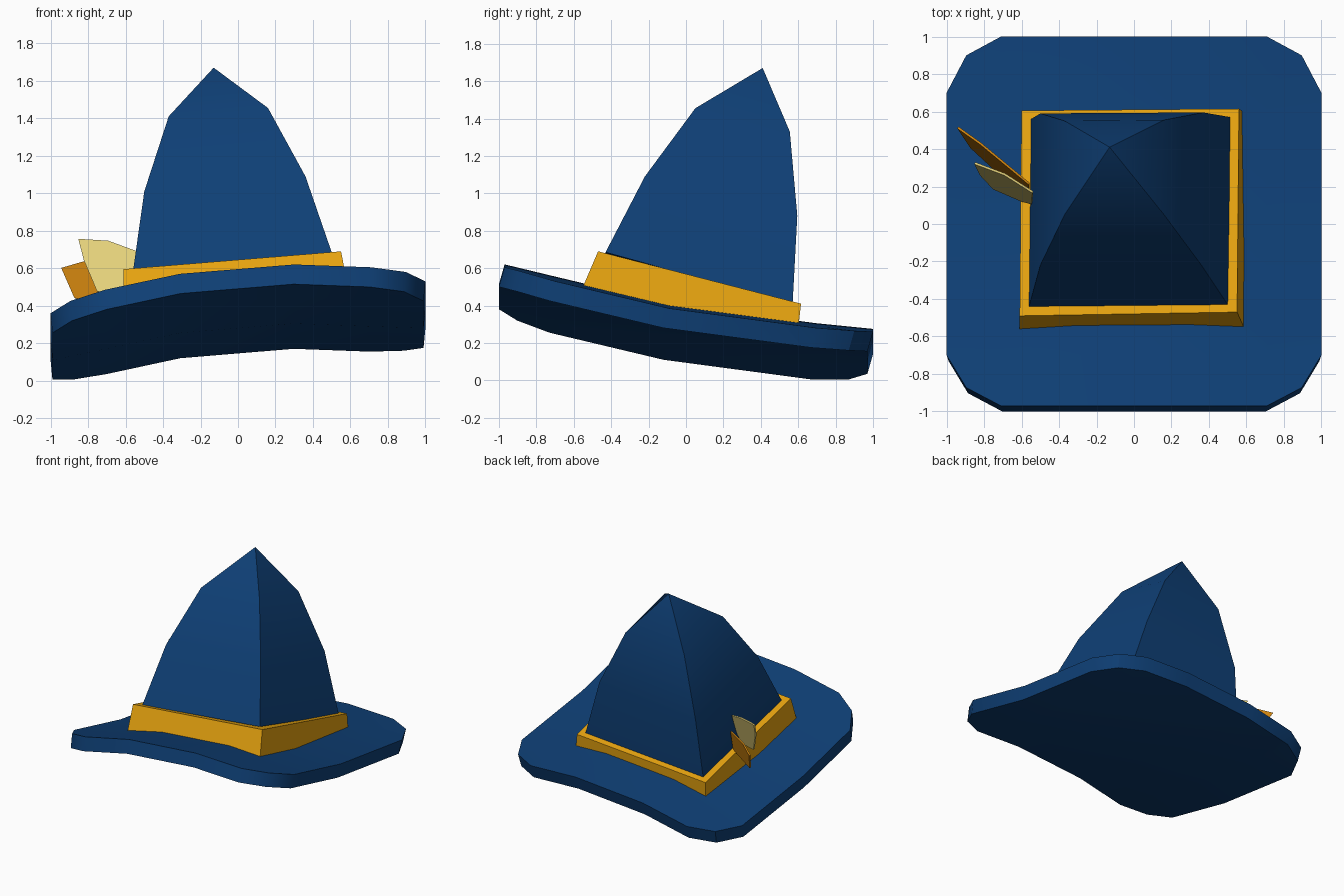
import bpy, bmesh, math
from mathutils import Vector

if "Cube" in bpy.data.objects:
    bpy.data.objects.remove(bpy.data.objects["Cube"])


def material(name, rgb):
    m = bpy.data.materials.new(name)
    m.diffuse_color = (*rgb, 1)
    m.use_nodes = True
    m.node_tree.nodes["Principled BSDF"].inputs["Base Color"].default_value = m.diffuse_color
    return m


BLUE = material("navy felt", (0.0045, 0.05, 0.18))
GOLD = material("gold band", (0.80, 0.37, 0.005))
AMBER = material("amber feather", (0.65, 0.24, 0.005))
CREAM = material("cream feather", (0.80, 0.66, 0.20))


def make(name, verts, faces, mat):
    me = bpy.data.meshes.new(name)
    me.from_pydata(verts, [], faces)
    bm = bmesh.new()
    bm.from_mesh(me)
    bmesh.ops.recalc_face_normals(bm, faces=bm.faces)
    bm.to_mesh(me)
    bm.free()
    me.materials.append(mat)
    ob = bpy.data.objects.new(name, me)
    bpy.context.collection.objects.link(ob)
    bpy.context.view_layer.objects.active = ob
    ob.select_set(True)
    bpy.ops.object.shade_smooth_by_angle(angle=math.radians(32))
    ob.select_set(False)
    return ob


def loft(name, rings, mat, apex=None):
    """Skin equal-sized rings, closing the bottom and the top (or an apex)."""
    n = len(rings[0])
    verts = [p for r in rings for p in r]
    faces = [tuple(range(n))]
    for k in range(len(rings) - 1):
        for i in range(n):
            j = (i + 1) % n
            faces.append((k * n + i, k * n + j, k * n + n + j, k * n + n + i))
    last = (len(rings) - 1) * n
    if apex:
        verts.append(apex)
        faces += [(last + i, last + (i + 1) % n, len(verts) - 1) for i in range(n)]
    else:
        faces.append(tuple(range(last, last + n)))
    return make(name, verts, faces, mat)


# Brim: a wavy, tilted slab whose height is a sum of an x and a y profile
XS = [(-1, .425), (-.71, .485), (-.31, .57), (.3, .62), (.71, .605), (1, .595)]
YS = [(-.97, 0), (-.7, -.065), (-.09, -.21), (.7, -.315), (1, -.345)]
nx, ny = len(XS), len(YS)
top = []
for j, (y, g) in enumerate(YS):
    for i, (x, f) in enumerate(XS):
        z = f + g
        if i in (0, nx - 1) and j in (0, ny - 1):   # clipped corners
            x, y2 = x * .895, y * .9
            z += (.02 if x < 0 else .005) + (-.02 if y < 0 else .01)
        else:
            y2 = y
        top.append((x, y2, z))
bottom = [(x * .99, y - .03, z - .105) for x, y, z in top]
N = nx * ny
faces = []
for j in range(ny - 1):
    for i in range(nx - 1):
        q = (j * nx + i, j * nx + i + 1, (j + 1) * nx + i + 1, (j + 1) * nx + i)
        faces += [q, tuple(N + v for v in reversed(q))]
rim = ([i for i in range(nx)] + [j * nx + nx - 1 for j in range(1, ny)]
       + [(ny - 1) * nx + i for i in range(nx - 2, -1, -1)]
       + [j * nx for j in range(ny - 2, 0, -1)])
for a, b in zip(rim, rim[1:] + rim[:1]):
    faces.append((a, b, N + b, N + a))
make("brim", top + bottom, faces, BLUE)

# Hat band: a tilted, tapered block
loft("hat_band", [
    [(-.61, -.57, .38), (.59, -.56, .48), (.58, .60, .28), (-.60, .60, .18)],
    [(-.61, -.49, .595), (.55, -.47, .69), (.56, .615, .41), (-.60, .605, .32)],
], GOLD)

# Crown: four-sided curved cone leaning backwards
loft("crown", [
    [(-.56, -.44, .585), (.50, -.43, .685), (.515, .57, .41), (-.55, .56, .32)],
    [(-.50, -.22, 1.01), (.36, -.22, 1.09), (.37, .595, .88), (-.50, .59, .80)],
    [(-.37, .05, 1.41), (.16, .05, 1.455), (.16, .555, 1.33), (-.37, .55, 1.28)],
], BLUE, apex=(-.13, .41, 1.67))


# Feathers: thin leaf-shaped plates tucked behind the band
def feather(name, pts, mat, thick=.012):
    pts = [Vector(p) for p in pts]
    n = (pts[0] - pts[3]).cross(pts[1] - pts[4]).normalized() * thick / 2
    loft(name, [[p - n for p in pts], [p + n for p in pts]], mat)


feather("cream_feather", [(-.85, .325, .755), (-.69, .265, .745), (-.54, .17, .69),
                          (-.545, .11, .52), (-.60, .125, .46), (-.75, .19, .475),
                          (-.82, .265, .64)], CREAM)
feather("amber_feather", [(-.94, .515, .60), (-.82, .43, .635), (-.56, .215, .58),
                          (-.56, .18, .42), (-.74, .29, .41), (-.87, .41, .44)], AMBER)
